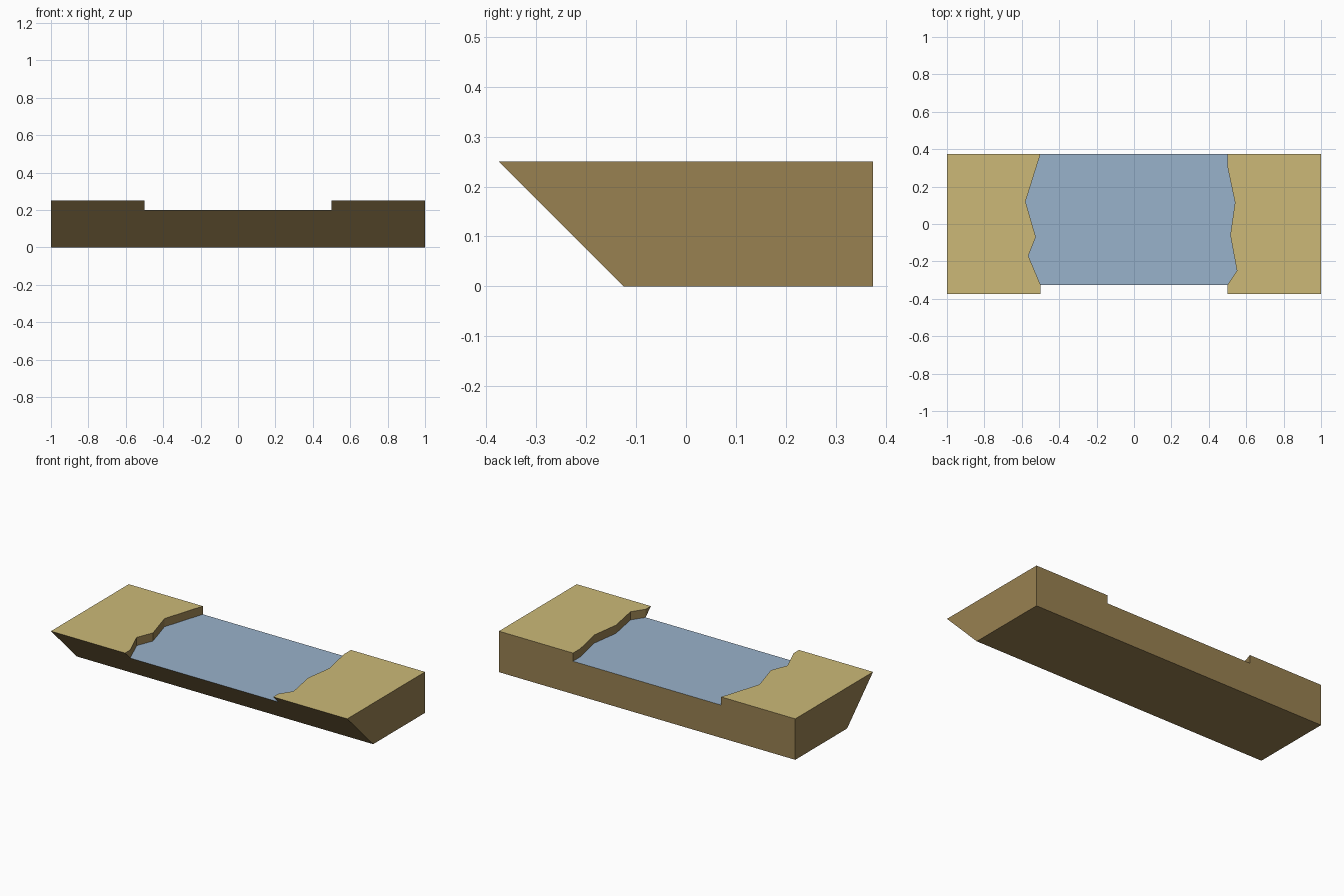
import bpy
import bmesh

cube = bpy.data.objects.get("Cube")
if cube:
    bpy.data.objects.remove(cube, do_unlink=True)

HEIGHT, WATER_LEVEL = 0.25, 0.2


def linear(c):
    c /= 255
    return c / 12.92 if c <= 0.04045 else ((c + 0.055) / 1.055) ** 2.4


def material(name, rgb):
    colour = [linear(c) for c in rgb] + [1]
    mat = bpy.data.materials.new(name)
    mat.use_nodes = True
    mat.diffuse_color = colour
    bsdf = next(n for n in mat.node_tree.nodes if n.type == "BSDF_PRINCIPLED")
    bsdf.inputs["Base Color"].default_value = colour
    return mat


def prism(name, points, offset):
    """Extrude a flat outline of 3D points along an offset."""
    bm = bmesh.new()
    face = bm.faces.new([bm.verts.new(p) for p in points])
    result = bmesh.ops.extrude_face_region(bm, geom=[face], use_keep_orig=True)
    verts = [v for v in result["geom"] if isinstance(v, bmesh.types.BMVert)]
    bmesh.ops.translate(bm, verts=verts, vec=offset)
    bmesh.ops.recalc_face_normals(bm, faces=bm.faces)
    mesh = bpy.data.meshes.new(name)
    bm.to_mesh(mesh)
    bm.free()
    obj = bpy.data.objects.new(name, mesh)
    bpy.context.collection.objects.link(obj)
    return obj


# Block of ground with an undercut front
side = [(-0.125, 0), (0.375, 0), (0.375, HEIGHT), (-0.375, HEIGHT)]
ground = prism("river_ground", [(-1, y, z) for y, z in side], (2, 0, 0))

# River channel outline, following the two ragged banks
right_bank = [(-0.5, 0.45), (-0.5, 0.375), (-0.58, 0.12), (-0.525, -0.07),
              (-0.565, -0.17), (-0.5, -0.325), (-0.5, -0.45)]
left_bank = [(0.5, -0.45), (0.5, -0.325), (0.55, -0.25), (0.515, -0.06),
             (0.54, 0.115), (0.5, 0.305), (0.5, 0.45)]
outline = [(x, y, WATER_LEVEL) for x, y in right_bank + left_bank]
channel = prism("river_channel_cutter", outline, (0, 0, 0.2))
channel.hide_render = True

# Cut the channel into the ground
cut = ground.modifiers.new("channel", "BOOLEAN")
cut.operation = "DIFFERENCE"
cut.solver = "EXACT"
cut.object = channel
bpy.context.view_layer.objects.active = ground
bpy.ops.object.modifier_apply(modifier=cut.name)
bpy.data.objects.remove(channel, do_unlink=True)

# Earth on the sides, sand on the bank tops, water on the channel floor
ground.data.materials.clear()
for mat in (material("earth_brown", (153, 129, 81)),
            material("sand_tan", (204, 185, 119)),
            material("water_blue", (153, 178, 203))):
    ground.data.materials.append(mat)
for face in ground.data.polygons:
    face.material_index = 0
    if face.normal.z > 0.9:
        face.material_index = 1 if face.center.z > WATER_LEVEL + 0.02 else 2
